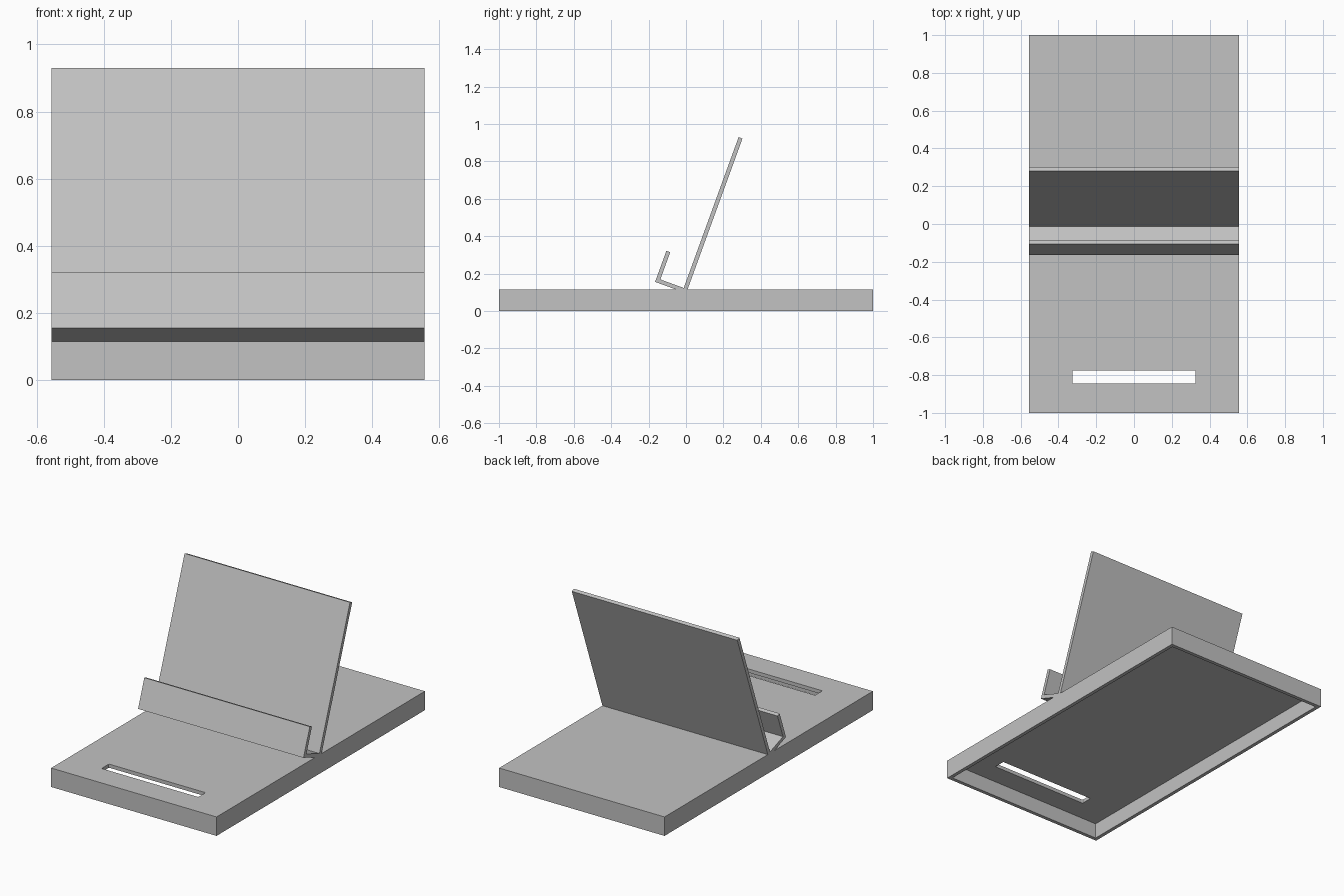
import bpy, bmesh, math
from mathutils import Vector

cube = bpy.data.objects.get("Cube")
if cube:
    bpy.data.objects.remove(cube, do_unlink=True)

HALF_W, TOP, WALL = 0.556, 0.115, 0.022

grey = bpy.data.materials.new("plain_grey")
grey.use_nodes = True
colour = (0.54, 0.54, 0.54, 1)
grey.diffuse_color = colour
grey.node_tree.nodes["Principled BSDF"].inputs["Base Color"].default_value = colour


def make_object(name, bm):
    bmesh.ops.recalc_face_normals(bm, faces=bm.faces)
    mesh = bpy.data.meshes.new(name)
    bm.to_mesh(mesh)
    bm.free()
    mesh.materials.append(grey)
    obj = bpy.data.objects.new(name, mesh)
    bpy.context.collection.objects.link(obj)
    return obj


def box(name, low, high, corner=0):
    bm = bmesh.new()
    bmesh.ops.create_cube(bm, size=1)
    low, high = Vector(low), Vector(high)
    for v in bm.verts:
        v.co = (low + high) / 2 + v.co * (high - low)
    if corner:
        upright = [e for e in bm.edges
                   if abs(e.verts[0].co.z - e.verts[1].co.z) > 0.01]
        bmesh.ops.bevel(bm, geom=upright, offset=corner, segments=3,
                        profile=0.5, affect='EDGES')
    return make_object(name, bm)


def cut(target, cutter):
    mod = target.modifiers.new(cutter.name, 'BOOLEAN')
    mod.operation = 'DIFFERENCE'
    mod.solver = 'EXACT'
    mod.object = cutter
    cutter.hide_render = True
    cutter.hide_viewport = True
    cutter.display_type = 'WIRE'


# Base: a shallow tray turned upside down, with a cable slot near the front
base = box("base", (-HALF_W, -1, 0), (HALF_W, 1, TOP))
cut(base, box("hollow_cutter", (WALL - HALF_W, WALL - 1, -0.1),
              (HALF_W - WALL, 1 - WALL, TOP - WALL)))
cut(base, box("slot_cutter", (-0.325, -0.845, -0.2), (0.325, -0.775, 0.3), 0.006))

# Cradle: a J-shaped sheet tilted back, trimmed where it meets the base
DEPTH, BACK, LIP = 0.177, 0.88, 0.177
tilt = math.radians(20)
profile = [(0, 0), (0, BACK), (WALL, BACK), (WALL, WALL),
           (DEPTH - WALL, WALL), (DEPTH - WALL, LIP), (DEPTH, LIP), (DEPTH, 0)]
bm = bmesh.new()
verts = []
for forward, up in profile:
    y = up * math.sin(tilt) - forward * math.cos(tilt)
    z = up * math.cos(tilt) + forward * math.sin(tilt)
    verts.append(bm.verts.new((-HALF_W, y + 0.001, z + 0.095)))
side = bm.faces.new(verts)
swept = bmesh.ops.extrude_face_region(bm, geom=[side], use_keep_orig=True)
bmesh.ops.translate(bm, vec=(2 * HALF_W, 0, 0),
                    verts=[g for g in swept["geom"] if isinstance(g, bmesh.types.BMVert)])
bmesh.ops.bisect_plane(bm, geom=bm.verts[:] + bm.edges[:] + bm.faces[:],
                       plane_co=(0, 0, TOP), plane_no=(0, 0, 1), clear_inner=True)
make_object("cradle", bm)
